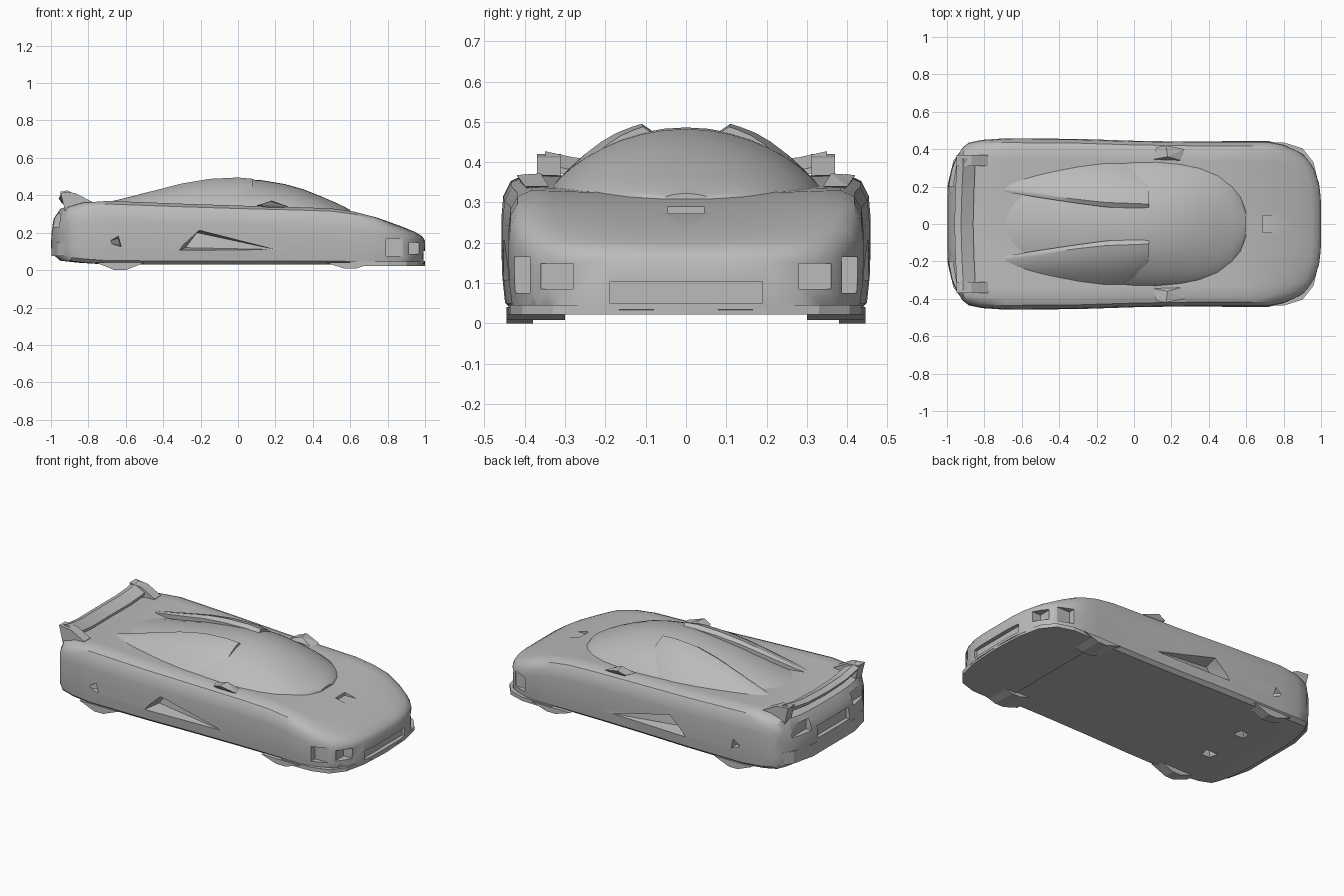
import bpy, bmesh, math
from mathutils import Vector

old = bpy.data.objects.get("Cube")
if old:
    bpy.data.objects.remove(old, do_unlink=True)

# One plain grey paint for the whole car
GREY = (0.5, 0.5, 0.5, 1.0)
paint = bpy.data.materials.new("grey paint")
paint.use_nodes = True
paint.diffuse_color = GREY
paint.node_tree.nodes["Principled BSDF"].inputs["Base Color"].default_value = GREY


def activate(obj):
    bpy.ops.object.select_all(action='DESELECT')
    obj.select_set(True)
    bpy.context.view_layer.objects.active = obj


def finish(name, bm, mirror=False):
    """Turn a bmesh into a painted object, optionally mirrored across the car."""
    bmesh.ops.recalc_face_normals(bm, faces=bm.faces[:])
    mesh = bpy.data.meshes.new(name)
    bm.to_mesh(mesh)
    bm.free()
    obj = bpy.data.objects.new(name, mesh)
    bpy.context.collection.objects.link(obj)
    mesh.materials.append(paint)
    if mirror:
        mod = obj.modifiers.new("mirror", 'MIRROR')
        mod.use_axis = (False, True, False)
        activate(obj)
        bpy.ops.object.modifier_apply(modifier=mod.name)
    return obj


def smooth(obj, angle):
    activate(obj)
    bpy.ops.object.shade_smooth_by_angle(angle=math.radians(angle))


def hull(name, points, mirror=True):
    """Convex solid around a few points."""
    bm = bmesh.new()
    verts = [bm.verts.new(p) for p in points]
    res = bmesh.ops.convex_hull(bm, input=verts)
    spare = {g for g in res["geom_interior"] + res["geom_unused"]
             if isinstance(g, bmesh.types.BMVert)}
    bmesh.ops.delete(bm, geom=list(spare), context='VERTS')
    return finish(name, bm, mirror)


def box(name, xs, ys, zs, mirror=True):
    return hull(name, [(x, y, z) for x in xs for y in ys for z in zs], mirror)


def half_loft(name, rings, closed=False):
    """Skin half sections; each section's ends pair up so the caps are strips."""
    bm = bmesh.new()
    rows = [[bm.verts.new(p) for p in ring] for ring in rings]
    n = len(rows[0])
    for a, b in zip(rows, rows[1:]):
        for i in range(n if closed else n - 1):
            j = (i + 1) % n
            bm.faces.new((a[i], a[j], b[j], b[i]))
    for r in (rows[0], rows[-1]):
        if closed:
            bm.faces.new(r)
        else:
            for i in range(n // 2 - 1):
                bm.faces.new((r[i], r[i + 1], r[n - 2 - i], r[n - 1 - i]))
    return finish(name, bm, mirror=True)


# Body shell: half section in fractions of width and height
SECTION = [(0, 0), (.2, 0), (.4, 0), (.6, 0), (.8, 0), (.93, 0), (.98, .06),
           (.995, .25), (1, .45), (1, .68), (.99, .84), (.95, .95), (.87, 1),
           (.75, .995), (.55, .985), (.35, .98), (.18, .975), (0, .975)]
# x, half width, bottom, top
STATIONS = [(-1, .385, .12, .2), (-.985, .41, .08, .28), (-.95, .435, .05, .335),
            (-.86, .45, .04, .36), (-.7, .458, .03, .37), (-.3, .455, .03, .355),
            (0, .445, .03, .345), (.3, .44, .03, .337), (.5, .44, .03, .33),
            (.62, .44, .03, .313), (.75, .44, .03, .283), (.87, .425, .03, .24),
            (.95, .4, .03, .207), (.985, .385, .03, .185), (1, .375, .035, .16)]


def body_ring(x, w, low, top):
    t = max(0, (abs(x) - .6) / .4)
    bow = (.1 if x > 0 else .07) * t * t * (3 - 2 * t)
    return [(x - math.copysign(bow * u ** 4, x), u * w, low + v * (top - low))
            for u, v in SECTION]


body = half_loft("body_shell", [body_ring(*s) for s in STATIONS])

# Openings cut into the body
cutters = [
    hull("side_intake_cut", [(.2, .5, .1), (-.33, .5, .1), (-.2, .5, .22),
                             (.2, .44, .11), (-.28, .36, .12), (-.22, .36, .2)]),
    box("corner_lamp_cut", (.79, .88), (.385, .6), (.075, .165)),
    box("headlamp_cut", (.91, 1.1), (.28, .36), (.085, .148)),
    box("nose_grille_cut", (.975, 1.1), (-.19, .19), (.05, .103), False),
    box("tail_lamp_cut", (-1.1, -.95), (.2, .34), (.23, .3), True),
    box("number_panel_cut", (-1.1, -.975), (-.15, .15), (.17, .24), False),
    hull("rear_side_vent_cut", [(-.71, .5, .15), (-.64, .5, .19), (-.62, .5, .12),
                                (-.64, .4, .17), (-.63, .4, .13)]),
    hull("floor_pocket_cut", [(-.72, .1, 0), (-.6, .1, 0), (-.62, .19, 0),
                              (-.7, .18, 0), (-.66, .14, .09)]),
    box("hood_panel_cut", (.69, .77), (-.045, .045), (.272, .4), False),
]
for cutter in cutters:
    cutter.hide_render = True
    mod = body.modifiers.new("cut", 'BOOLEAN')
    mod.operation = 'DIFFERENCE'
    mod.solver = 'EXACT'
    mod.object = cutter
    activate(body)
    bpy.ops.object.modifier_apply(modifier=mod.name)
    bpy.data.objects.remove(cutter, do_unlink=True)
smooth(body, 35)

# Cabin dome: x, half width, roof height
BASE = .29
CABIN = [(.6, .06, .322), (.57, .15, .338), (.52, .22, .362), (.45, .275, .392),
         (.35, .315, .432), (.25, .335, .46), (.12, .348, .482), (0, .348, .486),
         (-.12, .342, .473), (-.3, .315, .442), (-.5, .275, .396),
         (-.68, .235, .362), (-.85, .2, .335)]


def cabin_ring(x, w, top):
    arc = [math.pi / 2 * i / 10 for i in range(11)]
    upper = [(x, w * math.cos(a), BASE + .02 + (top - BASE - .02) * math.sin(a) ** 1.5)
             for a in arc]
    lower = [(px, py, BASE) for px, py, pz in reversed(upper)]
    return lower + upper


cabin = half_loft("cabin", [cabin_ring(*s) for s in CABIN])
smooth(cabin, 40)

# Buttresses with blunt scoop mouths, running back from the roof
# x, inner edge, outer edge, crest height
BUTTRESS = [(.08, .085, .3, .488), (0, .085, .335, .495), (-.15, .09, .34, .488),
            (-.3, .11, .325, .463), (-.5, .14, .295, .412), (-.65, .165, .265, .374),
            (-.78, .19, .245, .345)]


def buttress_ring(x, inner, outer, crest):
    rise = crest - .33
    slope = [(t, 1 - t ** 1.9) for t in (.2, .35, .5, .65, .8, .92, 1)]
    run = outer - inner
    return ([(x, inner, .3), (x, inner, crest - .1 * rise), (x, inner + .1 * run, crest)]
            + [(x, inner + t * run, .33 + rise * k) for t, k in slope]
            + [(x, outer, .3)])


smooth(half_loft("roof_buttresses", [buttress_ring(*s) for s in BUTTRESS], True), 40)

# Rear wing: blade between raised end plates
def blade(y, x, z):
    return [(x, y, z), (x + .035, y, z + .012), (x + .1, y, z - .02),
            (x + .1, y, z - .035), (x + .02, y, z - .03)]


smooth(half_loft("wing_blade", [blade(0, -.96, .385), blade(.18, -.955, .388),
                                blade(.28, -.95, .4), blade(.35, -.95, .415)], True), 30)
hull("wing_end_plates", [(x, y + s, z) for y, s in ((.31, 0), (.36, .01))
                         for x, z in ((-.95, .42), (-.87, .412), (-.78, .365),
                                      (-.78, .33), (-.92, .3))])

# Door mirrors
hull("door_mirrors", [(.1, .345, .345), (.12, .41, .35), (.17, .42, .368),
                      (.27, .4, .34), (.25, .34, .34), (.18, .36, .372),
                      (.16, .38, .32)])

# Front lip under the nose
LIP = [(.6, .44), (.8, .436), (.9, .405), (.96, .33), (.99, .2), (1, 0)]
hull("front_lip", [(x, s * y, z) for x, y in LIP for s in (-1, 1)
                   for z in (.022, .045)], False)

# Tyre bottoms showing below the floor
for label, cx, low in (("front", .6, .008), ("rear", -.63, 0)):
    hull(label + "_tyre_bottoms",
         [(cx + dx, y, z) for dx, z in ((-.13, .04), (-.03, low), (.03, low), (.13, .04))
          for y in (.3 if cx > 0 else .38, .445)])

# Rear bumper ledge
hull("rear_bumper", [(x, s * y, z) for x, y in ((-.998, .2), (-.965, .34), (-.92, .4))
                     for s in (-1, 1) for z in (.075, .15)], False)
